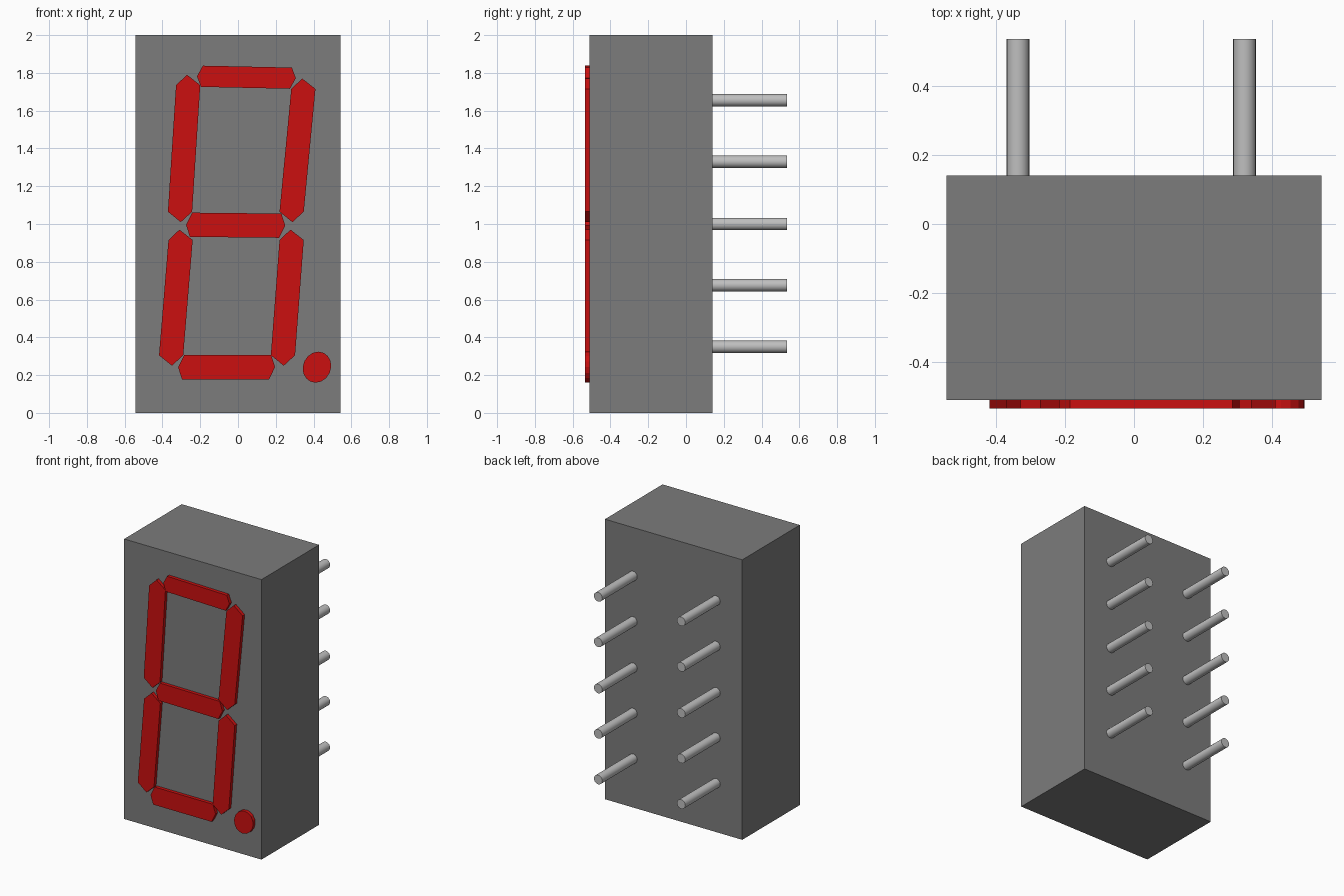
import bpy, bmesh, math

cube = bpy.data.objects.get("Cube")
if cube:
    bpy.data.objects.remove(cube, do_unlink=True)

FRONT, BACK, TIP = -0.51, 0.14, 0.535
LIT = 0.024      # height of the lit parts above the face
SHEAR = 0.09     # italic lean of the digit


def material(name, r, g, b, rough=0.6):
    mat = bpy.data.materials.new(name)
    mat.use_nodes = True
    mat.diffuse_color = (r, g, b, 1)
    bsdf = mat.node_tree.nodes["Principled BSDF"]
    bsdf.inputs["Base Color"].default_value = (r, g, b, 1)
    bsdf.inputs["Roughness"].default_value = rough
    return mat


grey = material("housing grey", 0.2, 0.2, 0.2)
red = material("segment red", 0.6, 0.005, 0.005)
silver = material("pin silver", 0.52, 0.52, 0.52)


def plate(name, outline):
    """Extrude an outline in x, z out of the front face."""
    bm = bmesh.new()
    base = bm.faces.new([bm.verts.new((x, FRONT, z)) for x, z in outline])
    out = bmesh.ops.extrude_face_region(bm, geom=[base])
    verts = [v for v in out["geom"] if isinstance(v, bmesh.types.BMVert)]
    bmesh.ops.translate(bm, verts=verts, vec=(0, -LIT, 0))
    bmesh.ops.recalc_face_normals(bm, faces=bm.faces)
    mesh = bpy.data.meshes.new(name)
    bm.to_mesh(mesh)
    bm.free()
    mesh.materials.append(red)
    bpy.context.collection.objects.link(bpy.data.objects.new(name, mesh))


def upright(name, x0, z0, x1, z1, w=0.064, s=0.055):
    """Hexagonal bar from its top point to its bottom point."""
    a, b = x0 + 0.006, x1 - 0.004
    plate(name, [(x0, z0), (a + w, z0 - s), (b + w, z1 + s),
                 (x1, z1), (b - w, z1 + s), (a - w, z0 - s)])


def crossbar(name, x0, x1, z0, z1, h=0.064, s=0.026):
    """Hexagonal bar from its left point to its right point."""
    k = h * SHEAR
    plate(name, [(x0, z0), (x0 + s + k, z0 + h), (x1 - s + k, z1 + h),
                 (x1, z1), (x1 - s - k, z1 - h), (x0 + s - k, z0 - h)])


# Housing
bpy.ops.mesh.primitive_cube_add(size=1, location=(0, (FRONT + BACK) / 2, 1))
housing = bpy.context.object
housing.name = "housing"
housing.scale = (1.085, BACK - FRONT, 2)
bpy.ops.object.transform_apply(location=False, rotation=False, scale=True)
housing.data.materials.append(grey)

# Digit segments
upright("upper_right_segment", -0.27, 1.79, -0.303, 1.01)
upright("upper_left_segment", 0.34, 1.77, 0.288, 1.01)
upright("lower_right_segment", -0.31, 0.97, -0.35, 0.25)
upright("lower_left_segment", 0.278, 0.97, 0.242, 0.25)
crossbar("top_segment", -0.217, 0.306, 1.782, 1.772, h=0.056)
crossbar("middle_segment", -0.275, 0.25, 0.996, 0.991)
crossbar("bottom_segment", -0.317, 0.196, 0.242, 0.242)

# Decimal point
ring = [math.tau * i / 16 for i in range(16)]
plate("decimal_point", [(0.418 + 0.075 * math.cos(t) + SHEAR * 0.08 * math.sin(t),
                         0.242 + 0.082 * math.sin(t)) for t in ring])

# Two rows of pins
for side, x in (("right", -0.336), ("left", 0.32)):
    for i, z in enumerate((0.35, 0.676, 1.0, 1.33, 1.655)):
        bpy.ops.mesh.primitive_cylinder_add(
            vertices=20, radius=0.033, depth=TIP - BACK + 0.02,
            location=(x, (TIP + BACK - 0.02) / 2, z),
            rotation=(math.pi / 2, 0, 0))
        pin = bpy.context.object
        pin.name = f"{side}_pin_{i + 1}"
        pin.data.materials.append(silver)
        bpy.ops.object.shade_smooth_by_angle(angle=math.radians(40))
